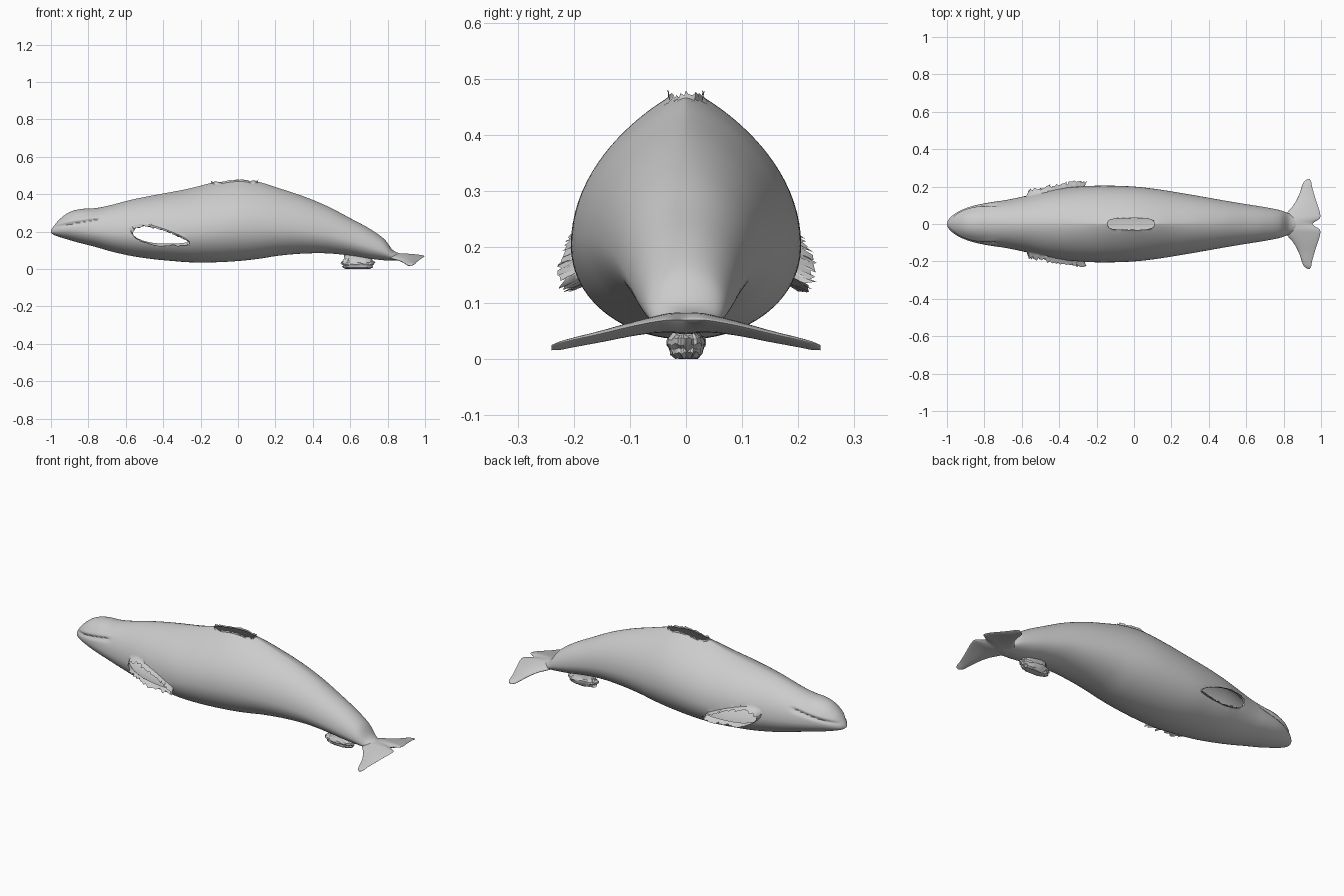
import bpy, bmesh, math, random
from mathutils import Vector

if "Cube" in bpy.data.objects:
    bpy.data.objects.remove(bpy.data.objects["Cube"])

random.seed(4)


def catmull(rows, steps):
    """Smooth curve through rows of numbers."""
    out = []
    for i in range(len(rows) - 1):
        a, b, c, d = (rows[max(i - 1, 0)], rows[i], rows[i + 1],
                      rows[min(i + 2, len(rows) - 1)])
        for s in range(steps):
            t = s / steps
            out.append([0.5 * (2 * q + (r - p) * t + (2 * p - 5 * q + 4 * r - w) * t * t
                               + (3 * q - p - 3 * r + w) * t ** 3)
                        for p, q, r, w in zip(a, b, c, d)])
    out.append(list(rows[-1]))
    return out


def loft(rings):
    """Closed bmesh skin over equal sized rings."""
    bm = bmesh.new()
    vs = [[bm.verts.new(p) for p in ring] for ring in rings]
    n = len(vs[0])
    for r0, r1 in zip(vs, vs[1:]):
        for j in range(n):
            k = (j + 1) % n
            bm.faces.new((r0[j], r0[k], r1[k], r1[j]))
    bm.faces.new(vs[0])
    bm.faces.new(vs[-1])
    bmesh.ops.recalc_face_normals(bm, faces=bm.faces)
    return bm


def finish(bm, name, angle=40):
    me = bpy.data.meshes.new(name)
    bm.to_mesh(me)
    bm.free()
    ob = bpy.data.objects.new(name, me)
    bpy.context.collection.objects.link(ob)
    bpy.ops.object.select_all(action='DESELECT')
    ob.select_set(True)
    bpy.context.view_layer.objects.active = ob
    bpy.ops.object.shade_smooth_by_angle(angle=math.radians(angle))
    return ob


def spow(v, p):
    return math.copysign(abs(v) ** p, v)


# Body: x, top, bottom, half width, ridge sharpness
stations = [
    (-1.0, .205, .195, .006, 1.0), (-.985, .23, .183, .032, 1.0), (-.95, .27, .17, .06, 1.0),
    (-.9, .305, .155, .084, 1.0), (-.84, .321, .138, .102, 1.0), (-.76, .326, .118, .117, 1.05),
    (-.68, .342, .095, .129, 1.1), (-.58, .368, .072, .15, 1.15), (-.47, .391, .055, .177, 1.2),
    (-.36, .411, .044, .193, 1.25), (-.25, .433, .036, .203, 1.4), (-.13, .463, .036, .205, 1.6),
    (0, .482, .043, .2, 1.7), (.11, .466, .055, .188, 1.55), (.22, .432, .072, .171, 1.35),
    (.35, .389, .083, .149, 1.2), (.48, .335, .084, .126, 1.1), (.6, .272, .072, .106, 1.0),
    (.7, .218, .056, .09, 1.0), (.78, .162, .047, .074, 1.0), (.83, .1, .045, .055, 1.0),
    (.88, .08, .05, .03, 1.0)]
rings = []
for x, top, bot, w, p in catmull(stations, 10):
    mid = bot + 0.4 * (top - bot)
    ring = []
    for j in range(96):
        t = 2 * math.pi * j / 96
        c, s = math.cos(t), math.sin(t)
        y = w * spow(c, p if s > 0 else 1)
        z = mid + s * (top - mid if s > 0 else mid - bot)
        # mouth crease with a fuller lip above it
        fade = max(0, min(1, (-.71 - x) / .05))
        d = z - (.23 + (x + .95) * .17)
        y *= 1 + fade * (.04 * math.exp(-((d - .018) / .012) ** 2)
                         - .1 * math.exp(-(d / .008) ** 2))
        ring.append((x, y, z))
    rings.append(ring)
body = loft(rings)


def open_hole(bm, to_uv, from_uv, side, push, steps=3):
    """Cut an oval opening and pull its edge out into a ragged rim."""
    old = {e for e in bm.edges if e.is_boundary}
    gone = []
    for f in bm.faces:
        c = f.calc_center_median()
        if side(c) and math.hypot(*to_uv(c)) < 1:
            gone.append(f)
    bmesh.ops.delete(bm, geom=gone, context='FACES')
    edges = [e for e in bm.edges if e.is_boundary and e not in old]
    for v in {v for e in edges for v in e.verts}:
        u, w = to_uv(v.co)
        r = math.hypot(u, w)
        from_uv(v, u / r, w / r)
    for _ in range(steps):
        geo = bmesh.ops.extrude_edge_only(bm, edges=edges)['geom']
        for v in [g for g in geo if isinstance(g, bmesh.types.BMVert)]:
            v.co += push * random.uniform(.4, 1.5) / steps
            v.co += Vector([random.uniform(-.0015, .0015) for _ in range(3)])
        edges = [g for g in geo if isinstance(g, bmesh.types.BMEdge)]


# Flipper openings on both flanks
def fin_uv(c):
    u = (c.x + .42) / .155
    return u, (c.z - .18 + .03 * u) / (.043 * (1 - .45 * u))


def fin_place(v, u, w):
    v.co.x = -.42 + .155 * u
    v.co.z = .18 - .03 * u + w * .043 * (1 - .45 * u)


for sgn in (-1, 1):
    open_hole(body, fin_uv, fin_place, lambda c: c.y * sgn > .05,
              Vector((.012, .03 * sgn, -.014)))


# Dorsal opening on the back
def back_uv(c):
    return spow((c.x + .017) / .125, 2), spow(c.y / .031, 1.5)


def back_place(v, u, w):
    v.co.x = -.017 + .125 * spow(u, .5)
    v.co.y = .031 * spow(w, 1 / 1.5)


open_hole(body, back_uv, back_place, lambda c: c.z > .35, Vector((0, 0, .009)), 2)
finish(body, "whale_body", 45)

# Tail flukes: y, leading x, trailing x, height, thickness
half = [(0, .8, .955, .066, .04), (.03, .8, .993, .066, .038), (.06, .818, .994, .062, .032),
        (.1, .852, .982, .054, .027), (.15, .88, .966, .042, .022), (.2, .897, .952, .031, .018),
        (.225, .908, .948, .025, .015), (.24, .928, .94, .021, .006)]
span = [(-r[0],) + r[1:] for r in reversed(half[1:])] + half
rings = []
for y, lead, trail, z, th in catmull(span, 6):
    ring = []
    for j in range(28):
        t = 2 * math.pi * j / 28
        k = (1 - math.cos(t)) / 2
        ring.append((lead + (trail - lead) * k, y,
                     z + .008 * (k - .5) + spow(math.sin(t), 1.1) * th / 2 * (1.15 - .6 * k)))
    rings.append(ring)
finish(loft(rings), "tail_flukes", 50)

# Ragged stub under the tail: height, half length, half width
rings = []
for z, rx, ry in [(.085, .07, .02), (.056, .074, .022), (.044, .08, .026), (.037, .092, .034),
                  (.027, .09, .035), (.018, .078, .031), (.011, .083, .029), (.003, .07, .02)]:
    ring = []
    for j in range(44):
        t = 2 * math.pi * j / 44
        k = random.uniform(.93, 1.05)
        ring.append((.64 + rx * k * spow(math.cos(t), .8), ry * k * math.sin(t),
                     max(0, z + random.uniform(-.003, .003))))
    rings.append(ring)
finish(loft(rings), "belly_stub", 30)
